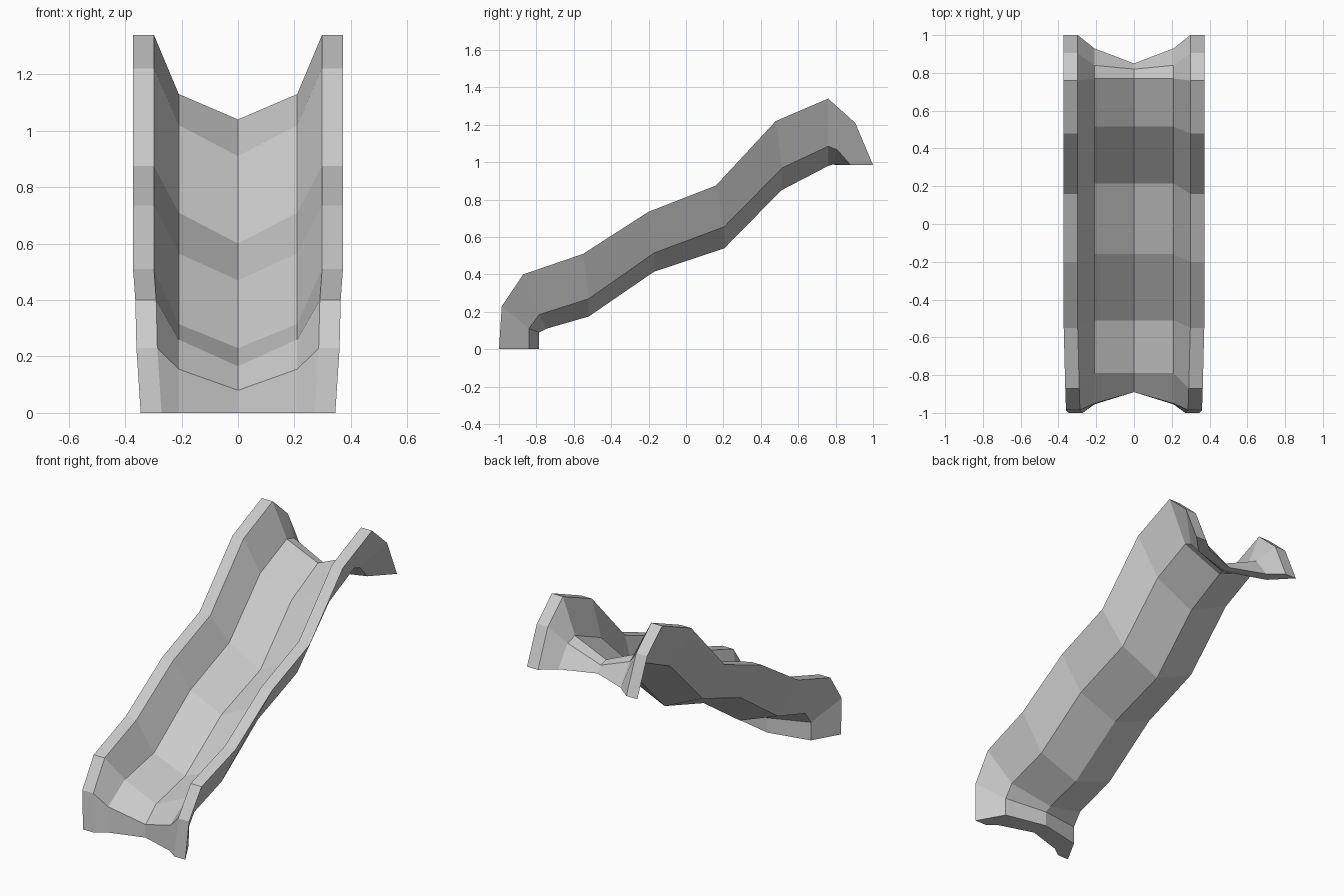
import bpy
import bmesh

default_cube = bpy.data.objects.get("Cube")
if default_cube:
    bpy.data.objects.remove(default_cube, do_unlink=True)

# One flat grey for the whole chute
grey = bpy.data.materials.new("plain_grey")
grey.use_nodes = True
colour = (0.6, 0.6, 0.6, 1.0)
grey.diffuse_color = colour
grey.node_tree.nodes["Principled BSDF"].inputs["Base Color"].default_value = colour

# Lengthwise paths as (y, z), from the foot to the top lip
rim = [(-1, 0), (-.985, .23), (-.87, .4), (-.55, .51), (-.2, .735),
       (.16, .875), (.48, 1.22), (.76, 1.34), (.905, 1.21), (1, .985)]
floor_corner = [(-.955, 0), (-.95, .155), (-.79, .26), (-.51, .315), (-.16, .565),
                (.215, .71), (.515, 1.02), (.77, 1.13), (.84, 1.11), (.93, .985)]
floor_centre = [(-.89, 0), (-.89, .08), (-.79, .165), (-.51, .23), (-.16, .47),
                (.215, .6), (.515, .91), (.77, 1.04), (.82, 1.025), (.85, .985)]
under_corner = [(-.84, 0), (-.84, .11), (-.785, .185), (-.52, .27), (-.17, .515),
                (.205, .655), (.515, .97), (.76, 1.085), (.81, 1.065), (.88, .985)]
under_centre = [(-.785, 0), (-.785, .09), (-.745, .11), (-.52, .175), (-.17, .415),
                (.205, .54), (.51, .85), (.76, .98), (.785, .988), (.8, .985)]

# The side walls draw in slightly towards the foot
foot_taper = [.027, .012, .008]


def half_section(i):
    """Points around half of the cross-section, from underside to floor."""
    inset = foot_taper[i] if i < len(foot_taper) else 0
    columns = [(0, under_centre), (.255, under_corner), (.372 - inset, rim),
               (.298 - inset, rim), (.21, floor_corner), (0, floor_centre)]
    return [(x, *path[i]) for x, path in columns]


# Skin neighbouring sections with quads
bm = bmesh.new()
sections = [[bm.verts.new(p) for p in half_section(i)] for i in range(len(rim))]
for near, far in zip(sections, sections[1:]):
    for j in range(len(near) - 1):
        bm.faces.new((near[j], far[j], far[j + 1], near[j + 1]))

# Close the foot and the top lip
for section, flip in ((sections[0], False), (sections[-1], True)):
    under_mid, under_side, outer, inner, side, mid = section
    for quad in ((under_mid, under_side, side, mid), (under_side, outer, inner, side)):
        bm.faces.new(quad[::-1] if flip else quad)

mesh = bpy.data.meshes.new("slide_chute")
bm.to_mesh(mesh)
bm.free()
mesh.materials.append(grey)
chute = bpy.data.objects.new("slide_chute", mesh)
bpy.context.collection.objects.link(chute)

# Mirror the half chute across its centre line
mirror = chute.modifiers.new("other_half", 'MIRROR')
mirror.use_axis[0] = True
mirror.use_clip = True
mirror.merge_threshold = 0.0005
